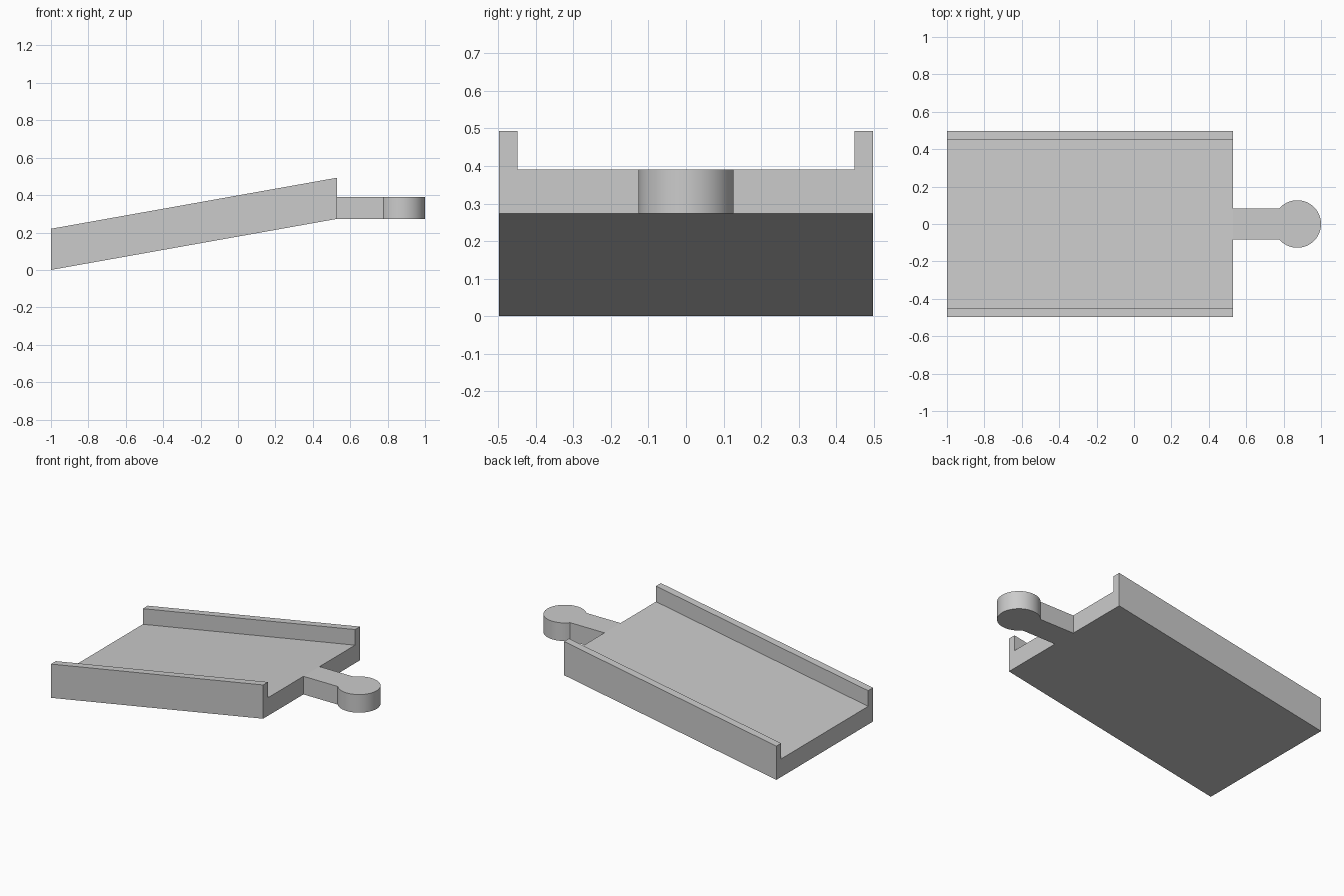
import bpy, bmesh, math
from mathutils import Vector

cube = bpy.data.objects.get("Cube")
if cube:
    bpy.data.objects.remove(cube, do_unlink=True)

X_LOW, X_HIGH = -1.0, 0.53      # ends of the ramp
RISE = 0.273                    # climb of the ramp
HALF_WIDTH, RAIL = 0.498, 0.05
FLOOR, WALL = 0.118, 0.22       # floor thickness, rail height
NECK, RADIUS = 0.083, 0.127     # connector half width, knob radius

grey = bpy.data.materials.new("plain grey")
colour = (0.6, 0.6, 0.6, 1)
grey.diffuse_color = colour
grey.use_nodes = True
grey.node_tree.nodes["Principled BSDF"].inputs["Base Color"].default_value = colour


def extrude_outline(name, points, direction):
    """Solid made by sweeping a closed outline along a direction."""
    bm = bmesh.new()
    face = bm.faces.new([bm.verts.new(p) for p in points])
    swept = bmesh.ops.extrude_face_region(bm, geom=[face], use_keep_orig=True)
    verts = [g for g in swept["geom"] if isinstance(g, bmesh.types.BMVert)]
    bmesh.ops.translate(bm, verts=verts, vec=Vector(direction))
    bmesh.ops.recalc_face_normals(bm, faces=bm.faces[:])
    mesh = bpy.data.meshes.new(name)
    bm.to_mesh(mesh)
    bm.free()
    mesh.materials.append(grey)
    obj = bpy.data.objects.new(name, mesh)
    bpy.context.collection.objects.link(obj)
    return obj


# Sloping channel: U-shaped section swept up the slope
inner = HALF_WIDTH - RAIL
half = [(HALF_WIDTH, 0), (HALF_WIDTH, WALL), (inner, WALL), (inner, FLOOR)]
section = half + [(-y, z) for y, z in reversed(half)]
extrude_outline("ramp_channel", [(X_LOW, y, z) for y, z in section],
                (X_HIGH - X_LOW, 0, RISE))

# Level connector: straight neck ending in a round knob
centre = 1.0 - RADIUS
start = math.pi - math.asin(NECK / RADIUS)
steps = 48
arc = [start - 2 * start * i / steps for i in range(steps + 1)]
outline = [(X_HIGH, -NECK, RISE), (X_HIGH, NECK, RISE)]
outline += [(centre + RADIUS * math.cos(a), RADIUS * math.sin(a), RISE) for a in arc]
connector = extrude_outline("connector", outline, (0, 0, FLOOR))

bpy.ops.object.select_all(action="DESELECT")
connector.select_set(True)
bpy.context.view_layer.objects.active = connector
bpy.ops.object.shade_smooth_by_angle(angle=math.radians(30))
